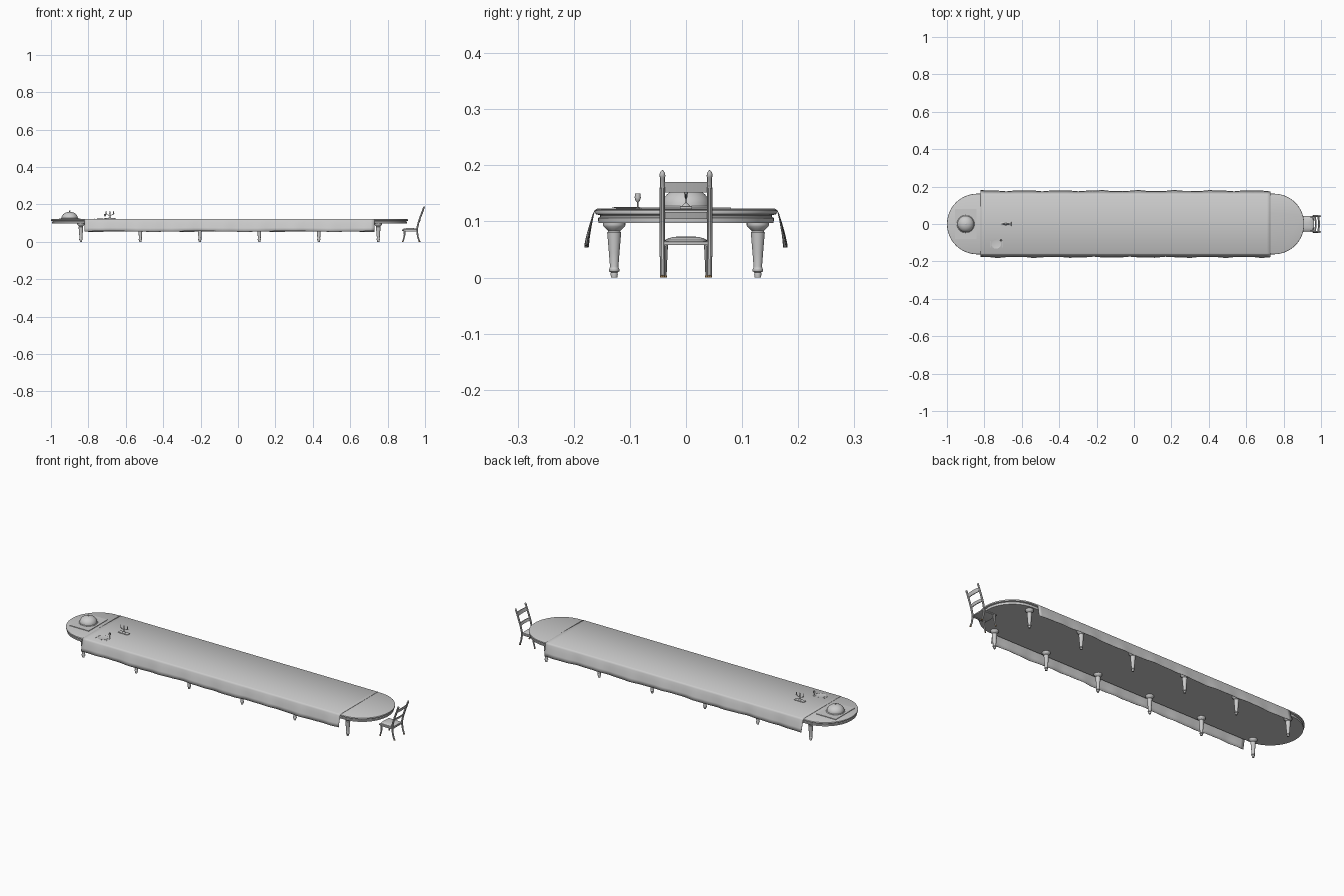
import bpy, bmesh, math
from mathutils import Vector

if "Cube" in bpy.data.objects:
    bpy.data.objects.remove(bpy.data.objects["Cube"])


def material(name, rgb):
    m = bpy.data.materials.new(name)
    m.diffuse_color = (*rgb, 1)
    m.use_nodes = True
    m.node_tree.nodes["Principled BSDF"].inputs["Base Color"].default_value = m.diffuse_color
    return m


GREY = material("light grey", (0.6, 0.6, 0.6))
BRASS = material("dull brass", (0.5, 0.3, 0.12))


def finish(bm, name, mat=GREY, angle=35):
    bmesh.ops.recalc_face_normals(bm, faces=bm.faces)
    me = bpy.data.meshes.new(name)
    bm.to_mesh(me)
    bm.free()
    ob = bpy.data.objects.new(name, me)
    bpy.context.collection.objects.link(ob)
    me.materials.append(mat)
    bpy.ops.object.select_all(action='DESELECT')
    ob.select_set(True)
    bpy.context.view_layer.objects.active = ob
    bpy.ops.object.shade_smooth_by_angle(angle=math.radians(angle))
    return ob


def loft(name, rings, mat=GREY, angle=35):
    """Skin a list of closed rings and cap both ends."""
    bm = bmesh.new()
    vs = [[bm.verts.new(p) for p in r] for r in rings]
    n = len(vs[0])
    for a, b in zip(vs, vs[1:]):
        for i in range(n):
            bm.faces.new((a[i], a[(i + 1) % n], b[(i + 1) % n], b[i]))
    bm.faces.new(vs[0][::-1])
    bm.faces.new(vs[-1])
    return finish(bm, name, mat, angle)


def lathe(name, profile, x, y, z=0, segs=24, mat=GREY):
    ring = [(math.cos(2 * math.pi * i / segs), math.sin(2 * math.pi * i / segs)) for i in range(segs)]
    return loft(name, [[(x + r * c, y + r * s, z + h) for c, s in ring] for r, h in profile], mat)


def box(name, lo, hi, bevel=0.0, mat=GREY):
    bm = bmesh.new()
    bmesh.ops.create_cube(bm, size=1)
    for v in bm.verts:
        v.co = Vector([(a + b) / 2 + c * (b - a) for a, b, c in zip(lo, hi, v.co)])
    if bevel:
        bmesh.ops.bevel(bm, geom=bm.edges[:], offset=bevel, segments=2, affect='EDGES', profile=0.5)
    return finish(bm, name, mat)


def rod(name, path, radii, segs=10):
    """Round rod along a path lying in a plane of constant y."""
    rings = []
    for i, p in enumerate(path):
        p = Vector(p)
        t = (Vector(path[min(i + 1, len(path) - 1)]) - Vector(path[max(i - 1, 0)])).normalized()
        u, v = Vector((0, 1, 0)), t.cross(Vector((0, 1, 0)))
        rings.append([p + radii[i] * (u * math.cos(2 * math.pi * k / segs) + v * math.sin(2 * math.pi * k / segs))
                      for k in range(segs)])
    return loft(name, rings)


# table top: rounded-end slab with a stepped, moulded edge
def stadium(inset, z, n=32):
    r, pts = 0.162 - inset, []
    for cx, start in ((0.748, -90), (-0.838, 90)):
        for i in range(n + 1):
            a = math.radians(start + 180 * i / n)
            pts.append((cx + r * math.cos(a), r * math.sin(a), z))
    return pts


edge = [(0.006, 0.097), (0.005, 0.106), (0.009, 0.108), (0.009, 0.111), (0.001, 0.113),
        (0.0, 0.117), (0.001, 0.120), (0.004, 0.1215)]
loft("table_top", [stadium(i, z) for i, z in edge])

# six pairs of turned legs
leg = [(0.0055, 0), (0.0065, 0.006), (0.006, 0.009), (0.009, 0.011), (0.0095, 0.014), (0.008, 0.017),
       (0.0075, 0.020), (0.0095, 0.045), (0.012, 0.075), (0.0125, 0.080), (0.0105, 0.083),
       (0.0135, 0.086), (0.019, 0.091), (0.020, 0.094), (0.020, 0.098)]
for k in range(6):
    for side in (-1, 1):
        lathe("table_leg", leg, -0.84 + 0.318 * k, 0.128 * side, segs=20)

# tablecloth: thin draped sheet with gentle folds in the hanging sides
section = [(0.178, 0.056), (0.175, 0.075), (0.170, 0.097), (0.1655, 0.114), (0.163, 0.120), (0.158, 0.1232)]
bm = bmesh.new()
rows = []
for i in range(81):
    x = -0.82 + 1.55 * i / 80
    row = []
    for side in (-1, 1):
        pts = []
        for y, z in section:
            drop = max(0, (0.12 - z) / 0.064)
            wave = 0.0022 * math.sin(x * 31 + side) + 0.0012 * math.sin(x * 67)
            pts.append((x, side * (y + drop * wave), z + 0.002 * drop * math.sin(x * 13 + 2 * side)))
        row += pts if side < 0 else pts[::-1]
    rows.append([bm.verts.new(p) for p in row])
for a, b in zip(rows, rows[1:]):
    for j in range(len(a) - 1):
        bm.faces.new((a[j], b[j], b[j + 1], a[j + 1]))
cloth = finish(bm, "tablecloth", GREY, 50)
mod = cloth.modifiers.new("thickness", 'SOLIDIFY')
mod.thickness = 0.0015
mod.offset = -1

# serving tray and domed dish cover
box("serving_tray", (-0.957, -0.08, 0.1213), (-0.842, 0.08, 0.1245))
dome = [(0.046, 0), (0.047, 0.0015), (0.046, 0.003), (0.0435, 0.004)]
dome += [(0.0435 * math.cos(math.radians(a)), 0.004 + 0.033 * math.sin(math.radians(a))) for a in range(10, 90, 10)]
dome += [(0.0025, 0.037), (0.002, 0.039), (0.004, 0.041), (0.0035, 0.0435), (0.001, 0.0445)]
lathe("dish_cover", dome, -0.9, 0, 0.1235, 40)

# candle holder: base, stem, cross arm and three candles
Z = 0.1232
box("candle_base", (-0.715, -0.011, Z), (-0.656, 0.011, Z + 0.004), 0.001)
lathe("candle_stem", [(0.009, 0), (0.006, 0.003), (0.002, 0.007), (0.002, 0.016), (0.003, 0.019), (0.002, 0.024)],
      -0.685, 0, Z + 0.003, 12)
rod("candle_arm", [(-0.705, 0, Z + 0.026), (-0.697, 0, Z + 0.021), (-0.685, 0, Z + 0.019),
                   (-0.673, 0, Z + 0.021), (-0.665, 0, Z + 0.026)], [0.0015] * 5, 8)
for dx in (-0.02, 0, 0.02):
    lathe("candle", [(0.0015, 0), (0.004, 0.002), (0.004, 0.004), (0.0022, 0.005), (0.0022, 0.016), (0.0006, 0.019)],
          -0.685 + dx, 0, Z + 0.024, 10)

# place setting: plate, cutlery and goblet
lathe("dinner_plate", [(0.016, 0), (0.026, 0.002), (0.026, 0.0027), (0.017, 0.001), (0.001, 0.001)],
      -0.737, -0.106, Z, 32)
for dx in (-0.032, 0.032):
    box("cutlery", (-0.738 + dx, -0.125, Z), (-0.736 + dx, -0.09, Z + 0.001))
lathe("goblet", [(0.005, 0), (0.0045, 0.0008), (0.001, 0.002), (0.0009, 0.011), (0.004, 0.014), (0.0055, 0.019),
                 (0.0048, 0.027), (0.0043, 0.027), (0.0045, 0.019), (0.001, 0.0145)], -0.711, -0.086, Z, 16)

# chair: curved back posts with rounded tips, turned front legs, brass feet
post = [(0.970, 0.003), (0.962, 0.025), (0.958, 0.05), (0.958, 0.072), (0.964, 0.1), (0.974, 0.13),
        (0.985, 0.16), (0.991, 0.177), (0.993, 0.181), (0.995, 0.187), (0.9965, 0.191)]
post_r = [0.0042, 0.0046, 0.005, 0.005, 0.005, 0.005, 0.0048, 0.0044, 0.0052, 0.0046, 0.0012]
front = [(0.882, 0.003), (0.887, 0.02), (0.891, 0.04), (0.890, 0.062)]
for s in (-1, 1):
    rod("chair_back_post", [(x, 0.042 * s, z) for x, z in post], post_r)
    rod("chair_front_leg", [(x, 0.038 * s, z) for x, z in front], [0.0035, 0.004, 0.005, 0.006])
    lathe("chair_foot", [(0.0046, 0), (0.0046, 0.004)], 0.970, 0.042 * s, 0, 10, BRASS)
    lathe("chair_foot", [(0.004, 0), (0.004, 0.004)], 0.882, 0.038 * s, 0, 10, BRASS)
    box("seat_side_rail", (0.885, 0.038 * s - 0.003, 0.055), (0.958, 0.038 * s + 0.003, 0.064))

# seat frame and padded cushion
box("seat_frame", (0.876, -0.043, 0.058), (0.962, 0.043, 0.064), 0.0015)


def pad(inset, z):
    pts = []
    for i in range(32):
        a = 2 * math.pi * i / 32
        c, s = math.cos(a), math.sin(a)
        pts.append((0.919 + (0.041 - inset) * math.copysign(abs(c) ** 0.4, c),
                    (0.038 - inset) * math.copysign(abs(s) ** 0.4, s), z))
    return pts


loft("seat_cushion", [pad(0, 0.063), pad(0.001, 0.067), pad(0.006, 0.070), pad(0.016, 0.0725), pad(0.03, 0.0735)])


# two bowed back slats between the posts
def slat(name, z0, z1, x0, x1):
    rings = []
    for i in range(9):
        y = -0.04 + 0.01 * i
        bow = 0.004 * (1 - (y / 0.04) ** 2)
        rings.append([(x0 + bow - 0.002, y, z0), (x0 + bow + 0.002, y, z0),
                      (x1 + bow + 0.002, y, z1), (x1 + bow - 0.002, y, z1)])
    loft(name, rings)


slat("top_slat", 0.152, 0.170, 0.982, 0.988)
slat("lower_slat", 0.104, 0.117, 0.965, 0.970)
